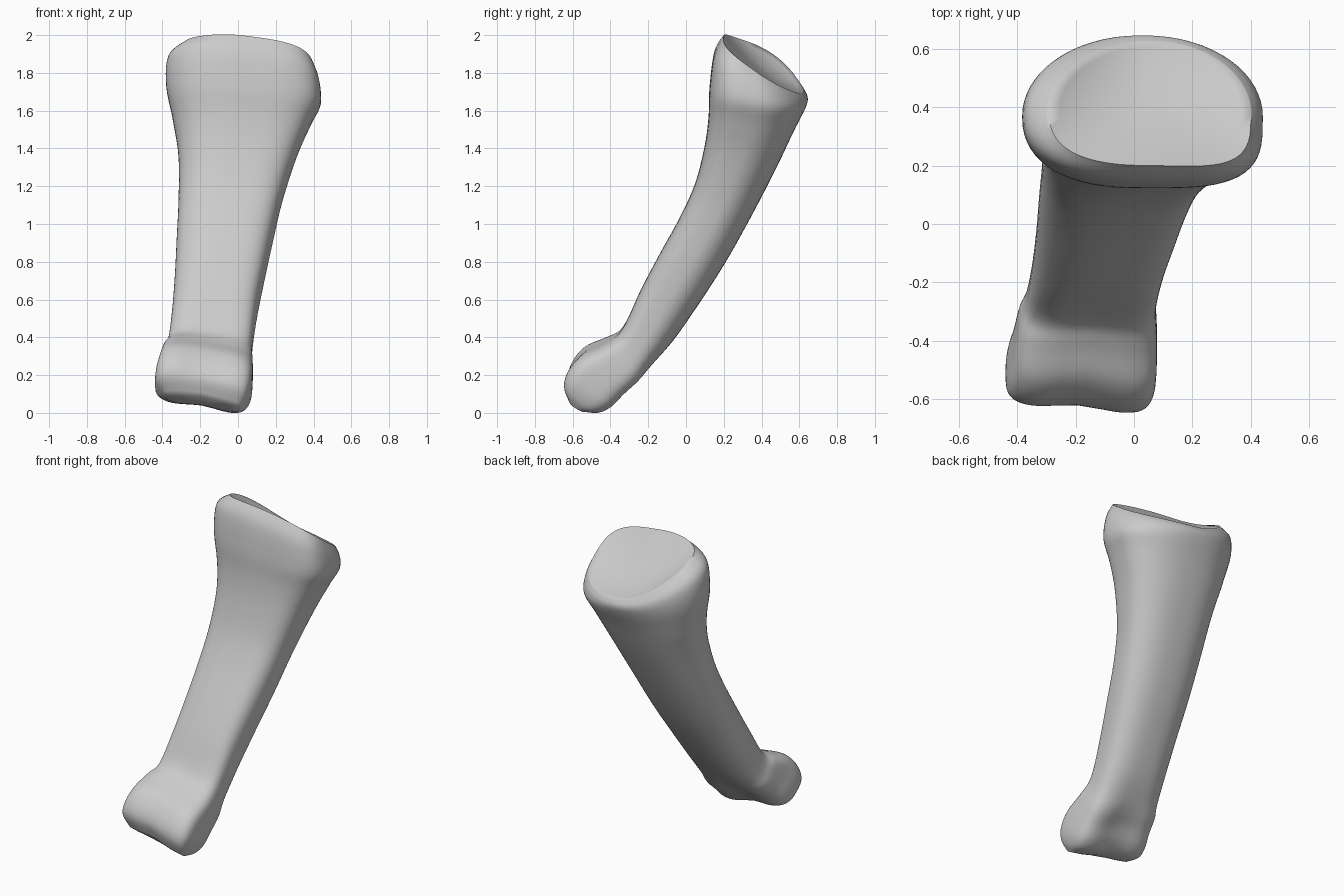
import bpy, bmesh, math
from mathutils import Vector

cube = bpy.data.objects.get("Cube")
if cube:
    bpy.data.objects.remove(cube, do_unlink=True)

SEGMENTS, STEPS = 64, 5

# Cross-sections, head to condyles: front y, front z, back y, back z,
# right x, left x, boxiness, sideways tilt, groove
sections = [
    (.20, 1.995, .625, 1.70, -.29, .40, 2.2, -.13, 0),
    (.15, 1.91, .645, 1.665, -.37, .43, 2.2, -.13, 0),
    (.125, 1.73, .63, 1.61, -.38, .438, 2.3, -.09, 0),
    (.12, 1.58, .57, 1.49, -.345, .385, 2.4, -.03, 0),
    (.10, 1.42, .475, 1.29, -.315, .31, 2.5, 0, 0),
    (.05, 1.22, .34, 1.03, -.315, .235, 2.5, 0, 0),
    (-.03, 1.04, .205, .79, -.325, .185, 2.5, 0, 0),
    (-.14, .84, .07, .58, -.335, .14, 2.6, 0, 0),
    (-.24, .65, -.07, .38, -.35, .1, 2.8, 0, 0),
    (-.34, .45, -.18, .25, -.37, .075, 3.2, -.08, .04),
    (-.43, .385, -.24, .18, -.395, .078, 3.8, -.15, .1),
    (-.55, .33, -.31, .115, -.415, .078, 4, -.17, .13),
    (-.62, .25, -.375, .05, -.435, .07, 4, -.17, .12),
    (-.64, .17, -.44, .02, -.435, .045, 3.8, -.17, .1),
    (-.61, .085, -.515, .025, -.39, .01, 3.2, -.17, .08),
]


def spline(a, b, c, d, t):
    """Catmull-Rom blend of four sections."""
    return [q + .5 * t * (r - p + t * (2*p - 5*q + 4*r - s + t * (3*(q - r) + s - p)))
            for p, q, r, s in zip(a, b, c, d)]


def power(v, n):
    return math.copysign(abs(v) ** (2 / n), v)


def ring_points(sec, scale=1.0, drop=0.0):
    """Superellipse ring: boxy at the front left, rounder at the back."""
    fy, fz, by, bz, x0, x1, n, tilt, groove = sec
    head = max(0, fz - 1.55)
    points = []
    for i in range(SEGMENTS):
        angle = 2 * math.pi * i / SEGMENTS
        c, s = math.cos(angle), math.sin(angle)
        corner = n + 1 if s < 0 < c else n
        u = power(c, corner) * scale
        v = power(s, corner if s < 0 else max(2.1, n - .5)) * scale
        # Raised right lobe of the head
        lobe = head * .12 * min(u, 0) ** 2 * (1 + v)
        # Groove between the condyles
        pull = groove * math.exp(-(u / .5) ** 2)
        v *= 1 - pull
        dx = u * (x1 - x0) / 2
        y = (fy + by) / 2 + v * (by - fy) / 2 - head * .08 * u * u
        z = (fz + bz) / 2 + v * (bz - fz) / 2 + tilt * dx + lobe - drop
        y += .5 * tilt * dx * max(0, 1 - z)
        points.append(Vector(((x0 + x1) / 2 + dx, y + pull * .1, z + pull * .16)))
    return points


# Joint socket, shaft and condyles as one loft
rings = [ring_points(sections[0], k, .05 * (1 - k * k)) for k in (.1, .4, .7, .9)]
last = len(sections) - 1
for i in range(last):
    quad = [sections[min(max(j, 0), last)] for j in range(i - 1, i + 3)]
    rings += [ring_points(spline(*quad, k / STEPS)) for k in range(STEPS)]
rings += [ring_points(sections[-1], k, .015 * (1 - k)) for k in (1, .7, .3)]

bm = bmesh.new()
loops = [[bm.verts.new(p) for p in ring] for ring in rings]
for upper, lower in zip(loops, loops[1:]):
    for i in range(SEGMENTS):
        j = (i + 1) % SEGMENTS
        bm.faces.new((upper[i], lower[i], lower[j], upper[j]))
bm.faces.new(loops[0])
bm.faces.new(loops[-1])
bmesh.ops.recalc_face_normals(bm, faces=bm.faces)
mesh = bpy.data.meshes.new("finger_bone")
bm.to_mesh(mesh)
bm.free()

bone = bpy.data.objects.new("finger_bone", mesh)
bpy.context.collection.objects.link(bone)

# Plain grey
grey = bpy.data.materials.new("bone_grey")
grey.use_nodes = True
color = (.6, .6, .6, 1)
grey.diffuse_color = color
grey.node_tree.nodes["Principled BSDF"].inputs["Base Color"].default_value = color
mesh.materials.append(grey)

bpy.context.view_layer.objects.active = bone
bone.select_set(True)
bpy.ops.object.shade_smooth_by_angle(angle=math.radians(60))
